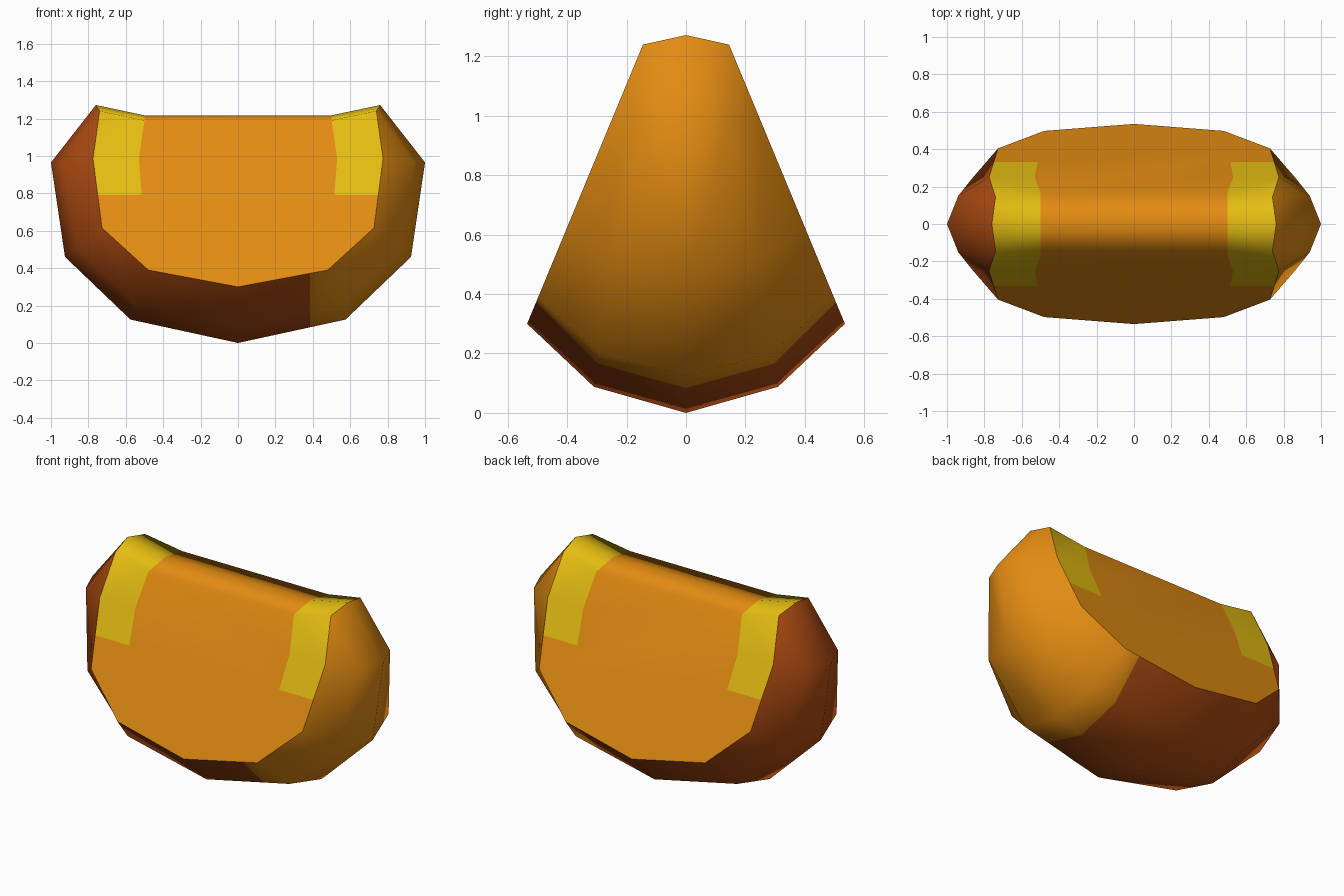
import bpy, bmesh
from mathutils import Vector

if "Cube" in bpy.data.objects:
    bpy.data.objects.remove(bpy.data.objects["Cube"])


def material(name, rgb):
    m = bpy.data.materials.new(name)
    m.diffuse_color = (*rgb, 1)
    m.use_nodes = True
    m.node_tree.nodes["Principled BSDF"].inputs["Base Color"].default_value = m.diffuse_color
    return m


ORANGE = material("orange", (0.77, 0.26, 0.006))
RED = material("rust red", (0.45, 0.075, 0.006))
YELLOW = material("yellow", (0.78, 0.51, 0.006))


def make(name, bm, mats):
    # Point every face outward, shade smooth within the part
    bmesh.ops.remove_doubles(bm, verts=bm.verts, dist=0.0005)
    bm.normal_update()
    for f in bm.faces:
        f.smooth = True
        if f.normal.dot(f.calc_center_median() - Vector((0, 0, 0.65))) < 0:
            f.normal_flip()
    me = bpy.data.meshes.new(name)
    bm.to_mesh(me)
    bm.free()
    ob = bpy.data.objects.new(name, me)
    bpy.context.collection.objects.link(ob)
    for m in mats:
        me.materials.append(m)
    mod = ob.modifiers.new("weighted normals", 'WEIGHTED_NORMAL')
    mod.keep_sharp = True
    return ob


def face(bm, pts, mat=0):
    f = bm.faces.new([bm.verts.new(p) for p in pts])
    f.material_index = mat


def side_y(z):
    # Slope of the two flat cut sides
    return 0.535 - (z - 0.3) * 0.39 / 0.94


def on_side(x, z):
    return (x, side_y(z), z)


def flip(p, sx=1, sy=1):
    return (p[0] * sx, p[1] * sy, p[2])


# Half profiles from the top tip to the bottom middle
edge = [on_side(x, z) for x, z in
        [(0.74, 1.24), (0.775, 0.985), (0.727, 0.615), (0.48, 0.39), (0, 0.30)]]
mid = [edge[0], (0.94, 0.15, 0.965), (0.86, 0.25, 0.51), (0.555, 0.29, 0.20), (0, 0.31, 0.088)]
centre = [(0.76, 0, 1.272), (1, 0, 0.965), (0.925, 0, 0.46), (0.575, 0, 0.125), (0, 0, 0.0)]

# Rind: outer shell lofted between the profiles
bm = bmesh.new()
for sx in (1, -1):
    for sy in (1, -1):
        for a, b in ((edge, mid), (mid, centre)):
            for i in range(4):
                quad = [a[i], a[i + 1], b[i + 1], b[i]]
                if a[i] == b[i]:
                    quad.pop()
                face(bm, [flip(p, sx, sy) for p in quad])
bmesh.ops.remove_doubles(bm, verts=bm.verts, dist=0.0005)
bmesh.ops.bisect_plane(bm, geom=bm.verts[:] + bm.edges[:] + bm.faces[:],
                       plane_co=(0.385, 0, 0), plane_no=(1, 0, 0), dist=0.0001)
for f in bm.faces:
    f.material_index = 0 if f.calc_center_median().x > 0.385 else 1
make("rind", bm, [ORANGE, RED])

# Flesh: flat sides with yellow corner patches and a rounded top ridge
top = on_side(0.5, 1.19)
ridge = (0.5, 0, 1.217)
inner = on_side(0.53, 0.985)
low_in = on_side(0.515, 0.79)
low_out = on_side(0.75, 0.79)
bm = bmesh.new()
for sy in (1, -1):
    for sx in (1, -1):
        for quad in ([top, edge[0], edge[1], inner],
                     [inner, edge[1], low_out, low_in],
                     [ridge, centre[0], edge[0], top]):
            face(bm, [flip(p, sx, sy) for p in quad], 1)
    half = [top, inner, low_in, low_out] + edge[2:]
    body = half + [flip(p, -1) for p in reversed(half[:-1])]
    face(bm, [flip(p, 1, sy) for p in body])
    face(bm, [flip(p, s, sy) for p, s in ((top, 1), (ridge, 1), (ridge, -1), (top, -1))])
make("flesh", bm, [ORANGE, YELLOW])
